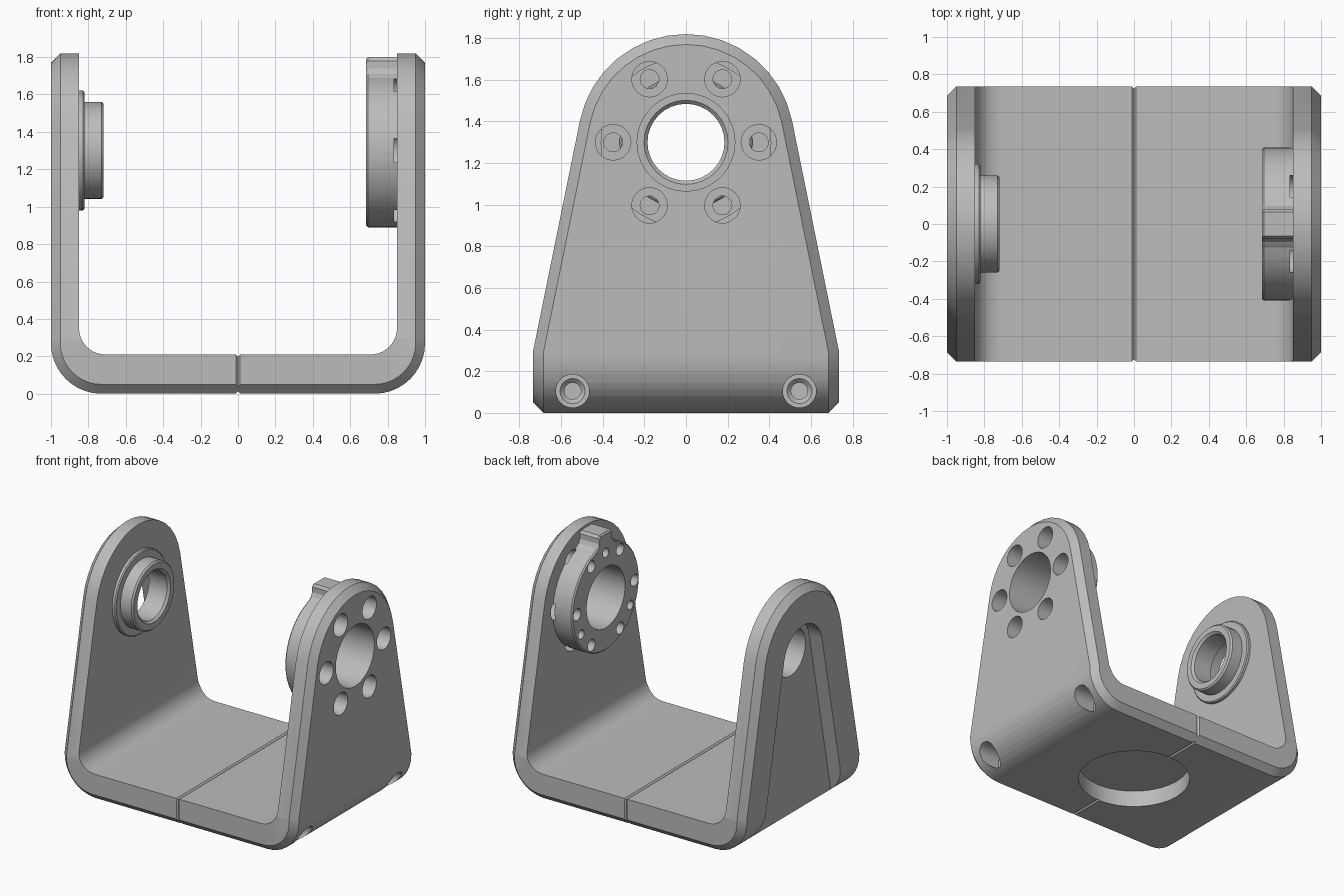
import bpy, bmesh
from math import sin, cos, tan, pi, radians

old = bpy.data.objects.get("Cube")
if old:
    bpy.data.objects.remove(old, do_unlink=True)

grey = bpy.data.materials.new("plain grey")
grey.use_nodes = True
grey.diffuse_color = (0.5, 0.5, 0.5, 1)
grey.node_tree.nodes["Principled BSDF"].inputs["Base Color"].default_value = (0.5, 0.5, 0.5, 1)

AXIS_Z = 1.3          # height of the pivot axis
TAPER = radians(11.5)  # lean of the arm edges
SIDES = 32


def loft(name, loops):
    """Closed solid through matching loops of points."""
    bm = bmesh.new()
    rows = [[bm.verts.new(p) for p in loop] for loop in loops]
    n = len(rows[0])
    for a, b in zip(rows, rows[1:]):
        for i in range(n):
            bm.faces.new((a[i], a[(i + 1) % n], b[(i + 1) % n], b[i]))
    bm.faces.new(rows[0])
    bm.faces.new(rows[-1])
    bmesh.ops.recalc_face_normals(bm, faces=bm.faces)
    mesh = bpy.data.meshes.new(name)
    bm.to_mesh(mesh)
    bm.free()
    mesh.materials.append(grey)
    obj = bpy.data.objects.new(name, mesh)
    bpy.context.collection.objects.link(obj)
    return obj


def turned(name, profile, y=0.0, z=AXIS_Z):
    """Round solid along x from (x, radius) pairs."""
    turn = [2 * pi * i / SIDES for i in range(SIDES)]
    return loft(name, [[(x, y + r * cos(t), z + r * sin(t)) for t in turn] for x, r in profile])


def combine(obj, tool, operation="DIFFERENCE"):
    mod = obj.modifiers.new("cut", "BOOLEAN")
    mod.operation, mod.object, mod.solver = operation, tool, "EXACT"
    bpy.context.view_layer.objects.active = obj
    bpy.ops.object.modifier_apply(modifier=mod.name)


def arc(cx, cz, r, start, end, n=10):
    return [(cx + r * cos(radians(start + (end - start) * i / n)),
             cz + r * sin(radians(start + (end - start) * i / n))) for i in range(n + 1)]


def u_shape(y, inset):
    """Outline of the U seen from the front."""
    r = 0.27 - inset
    outer = arc(-0.73, 0.27, r, 180, 270) + arc(0.73, 0.27, r, 270, 360)
    inner = arc(0.71, 0.35, 0.14, 0, -90) + arc(-0.71, 0.35, 0.14, 270, 180)
    pts = [(inset - 1, 2)] + outer + [(1 - inset, 2), (0.85, 2)] + inner + [(-0.85, 2)]
    return [(x, y, z) for x, z in pts]


def arch(x, r):
    """Tapered outline with a round top seen from the side."""
    low = -0.3
    foot = r * cos(TAPER) + (AXIS_Z + r * sin(TAPER) - low) * tan(TAPER)
    top = arc(0, AXIS_Z, r, 11.5, 168.5, 16)
    return [(x, y, z) for y, z in [(foot, low)] + top + [(-foot, low)]]


# U-shaped bracket with chamfered outer edges and tapered, rounded arms
bracket = loft("bracket", [u_shape(-0.735, 0.05), u_shape(-0.685, 0),
                           u_shape(0.685, 0), u_shape(0.735, 0.05)])
envelope = loft("envelope", [arch(-1.05, 0.42), arch(-0.95, 0.52),
                             arch(0.95, 0.52), arch(1.05, 0.42)])
combine(bracket, envelope, "INTERSECT")
tools = [envelope]


def cut(tool, *targets):
    for t in targets:
        combine(t, tool)
    tools.append(tool)


# Hub disc with a key on top, on the inside of the left arm
def hub_outline(x, inset):
    k = 1 - inset / 0.41
    side = [(0.125, 0.392), (0.095, 0.41), (0.08, 0.44), (0.08, 0.48), (0.065, 0.5)]
    body = arc(0, 0, 0.41, 108, 432, 40)
    pts = body + side + [(-y, z) for y, z in reversed(side)]
    return [(x, y * k, AXIS_Z + z * k) for y, z in pts]


hub = loft("hub_disc", [hub_outline(0.685, 0.01), hub_outline(0.695, 0), hub_outline(0.86, 0)])

# Bearing collar on the inside of the right arm
collar = turned("bearing_collar", [(-0.86, 0.32), (-0.83, 0.32), (-0.822, 0.312), (-0.822, 0.26),
                                   (-0.73, 0.26), (-0.718, 0.248)])

# Pivot bores
cut(turned("hub_bore", [(0.5, 0.235), (1.2, 0.235)]), bracket, hub)
cut(turned("collar_bore", [(-1.2, 0.185), (-0.735, 0.185), (-0.70, 0.22)]), bracket, collar)

# Tapered recess in the outer face of the right arm
cut(loft("arm_recess", [arch(-1.2, 0.235), arch(-0.89, 0.235)]), bracket)

# Counterbored bolt circle, with three pin holes between
for i in range(6):
    a = i * pi / 3
    cut(turned("bolt_hole", [(0.6, 0.045), (0.835, 0.045), (0.835, 0.085), (1.2, 0.085)],
               0.35 * cos(a), AXIS_Z + 0.35 * sin(a)), bracket, hub)
for i in range(3):
    a = pi / 2 + i * 2 * pi / 3
    cut(turned("pin_hole", [(0.6, 0.035), (0.8, 0.035)],
               0.345 * cos(a), AXIS_Z + 0.345 * sin(a)), hub)

# Clamp screw holes in the lower left corner
for y in (-0.545, 0.545):
    cut(turned("screw_hole", [(0.4, 0.04), (0.76, 0.04), (0.78, 0.06), (0.78, 0.08), (1.2, 0.08)],
               y, 0.105), bracket)

# Round pocket under the base
ring = arc(0, 0, 0.41, 0, 360 - 360 / SIDES, SIDES - 1)
cut(loft("base_pocket", [[(x, y, z) for x, y in ring] for z in (-0.1, 0.13)]), bracket)

# Chamfered seam around the middle of the base
G = 0.012
diamond = [(-G, 0), (0, -G), (G, 0), (0, G)]
for z in (0, 0.21):
    cut(loft("seam", [[(x, y, z + d) for x, d in diamond] for y in (-1, 1)]), bracket)
for y in (-0.735, 0.735):
    cut(loft("seam", [[(x, y + d, z) for x, d in diamond] for z in (-0.2, 0.4)]), bracket)

for tool in tools:
    bpy.data.objects.remove(tool, do_unlink=True)

# Smooth rounds, crisp edges
for obj in (bracket, hub, collar):
    bpy.ops.object.select_all(action="DESELECT")
    obj.select_set(True)
    bpy.context.view_layer.objects.active = obj
    bpy.ops.object.shade_smooth_by_angle(angle=radians(25))
